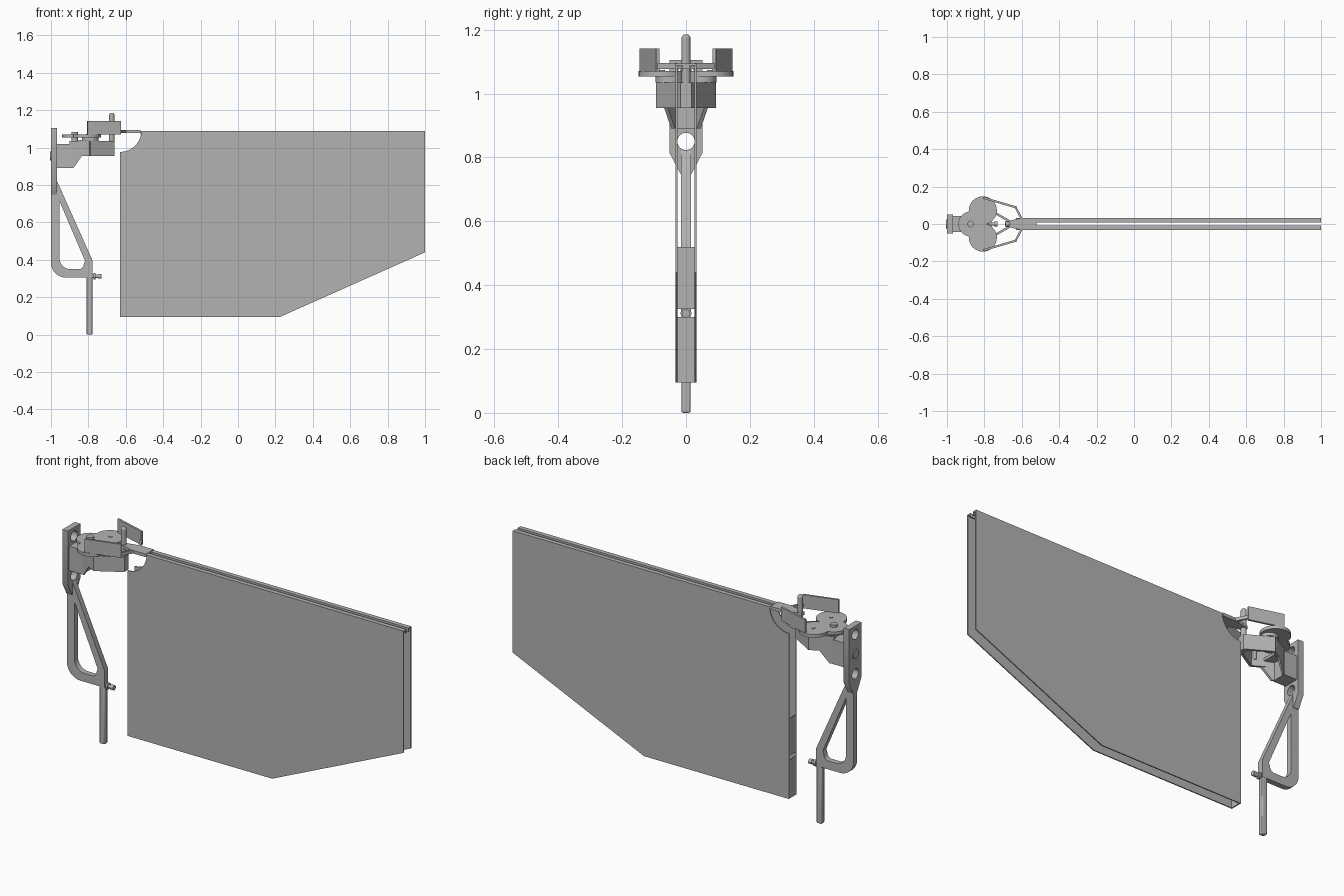
import bpy, bmesh, math
from mathutils import Vector

cube = bpy.data.objects.get("Cube")
if cube:
    bpy.data.objects.remove(cube, do_unlink=True)

GREY = (0.45, 0.45, 0.45, 1)
metal = bpy.data.materials.new("plain grey")
metal.use_nodes = True
metal.diffuse_color = GREY
metal.node_tree.nodes["Principled BSDF"].inputs["Base Color"].default_value = GREY
parts = []


def prism(name, pts, axis, lo, hi):
    """Extrude an outline: axis y takes (x, z), axis z takes (x, y), axis x takes (y, z)."""
    place = {"x": lambda a, b, d: (d, a, b), "y": lambda a, b, d: (a, d, b),
             "z": lambda a, b, d: (a, b, d)}[axis]
    bm = bmesh.new()
    face = bm.faces.new([bm.verts.new(place(a, b, lo)) for a, b in pts])
    out = bmesh.ops.extrude_face_region(bm, geom=[face])
    new = [v for v in out["geom"] if isinstance(v, bmesh.types.BMVert)]
    bmesh.ops.translate(bm, verts=new, vec=place(0, 0, hi - lo))
    bmesh.ops.recalc_face_normals(bm, faces=bm.faces)
    mesh = bpy.data.meshes.new(name)
    bm.to_mesh(mesh)
    bm.free()
    mesh.materials.append(metal)
    ob = bpy.data.objects.new(name, mesh)
    bpy.context.collection.objects.link(ob)
    parts.append(ob)
    return ob


def arc(cx, cy, r, a0=0, a1=360, n=32):
    steps = n if a1 - a0 == 360 else n + 1
    return [(cx + r * math.cos(math.radians(a0 + (a1 - a0) * i / n)),
             cy + r * math.sin(math.radians(a0 + (a1 - a0) * i / n))) for i in range(steps)]


def box(name, x0, x1, y0, y1, z0, z1):
    return prism(name, [(x0, y0), (x1, y0), (x1, y1), (x0, y1)], "z", z0, z1)


def bar(name, p, q, width, z0, z1):
    """Upright strip between two plan points."""
    p, q = Vector(p), Vector(q)
    d = (q - p).normalized() * width / 2
    n = Vector((-d.y, d.x))
    return prism(name, [p + n, p - n, q - n, q + n], "z", z0, z1)


def combine(ob, tool, operation="DIFFERENCE"):
    mod = ob.modifiers.new("cut", "BOOLEAN")
    mod.operation, mod.solver, mod.object = operation, "EXACT", tool
    bpy.context.view_layer.update()
    dg = bpy.context.evaluated_depsgraph_get()
    mesh = bpy.data.meshes.new_from_object(ob.evaluated_get(dg))
    ob.modifiers.clear()
    ob.data = mesh
    parts.remove(tool)
    bpy.data.objects.remove(tool, do_unlink=True)


# Gate: two thin sheets with folded top lips and a round corner notch
notch = arc(-0.63, 1.09, 0.113, -90, 0, 16)
sheet = [(-0.63, 0.095), (0.225, 0.095), (1, 0.44), (1, 1.09)] + notch[::-1]
for side, s in (("left", 1), ("right", -1)):
    def span(a, b):
        return sorted((a * s, b * s))
    prism(f"gate_sheet_{side}", sheet, "y", *span(0.027, 0.033))
    box(f"gate_top_flange_{side}", -0.52, 1, *span(0.009, 0.033), 1.084, 1.09)
    box(f"gate_top_lip_{side}", -0.52, 1, *span(0.009, 0.014), 1.07, 1.09)

# Gate end plates with a slot between them, and the pointed tongue
box("gate_end_lower", -0.63, -0.624, -0.028, 0.028, 0.095, 0.30)
box("gate_end_upper", -0.63, -0.624, -0.028, 0.028, 0.325, 0.52)
prism("gate_tongue", [(-0.69, -0.012), (-0.6, -0.033), (-0.52, -0.033),
                      (-0.52, 0.033), (-0.6, 0.033), (-0.69, 0.012)], "z", 1.077, 1.094)

# Hinge pin with a rounded top
pin = prism("hinge_pin", arc(-0.675, 0, 0.014), "z", 0.955, 1.185)
bev = pin.modifiers.new("round top", "BEVEL")
bev.width, bev.segments, bev.limit_method = 0.01, 3, "ANGLE"

# Backplate with two bolt holes and a mounting block
back = prism("backplate", [(-0.018, 0.75), (0.018, 0.75), (0.052, 0.815), (0.052, 1.105),
                           (-0.052, 1.105), (-0.052, 0.815)], "x", -1, -0.967)
for z in (0.85, 1.06):
    combine(back, prism("hole", arc(0, z, 0.027), "x", -1.1, -0.9))
prism("mounting_block", [(-0.97, 0.89), (-0.89, 0.89), (-0.89, 1.02), (-0.97, 1.02)],
      "y", -0.042, 0.042)
prism("block_bolt", arc(0, 0.955, 0.024), "x", -1.005, -0.99)

# Fork: tapered web plus a hollow pointed cradle
for side, s in (("left", 1), ("right", -1)):
    web = prism(f"fork_web_{side}", [(-0.9, 0.89), (-0.88, 0.89), (-0.835, 0.955),
                                     (-0.79, 0.955), (-0.79, 1.035), (-0.9, 1.035)],
                "y", -0.006, 0.006)
    for v in web.data.vertices:
        v.co.y += s * (0.03 + 0.5 * (v.co.x + 0.9))
    bar(f"fork_outer_{side}", (-0.85, s * 0.05), (-0.79, s * 0.086), 0.012, 0.955, 1.04)
    bar(f"fork_arm_{side}", (-0.792, s * 0.088), (-0.662, s * 0.012), 0.012, 0.955, 1.035)
prism("fork_floor", [(-0.89, -0.03), (-0.84, -0.05), (-0.84, 0.05), (-0.89, 0.03)],
      "z", 0.985, 1.0)
box("fork_tip", -0.685, -0.66, -0.018, 0.018, 0.955, 1.035)

# Three-lobed top plate with its bolts
plate = prism("lobed_plate", arc(-0.873, 0, 0.067), "z", 1.053, 1.07)
for s in (1, -1):
    combine(plate, prism("lobe", arc(-0.808, s * 0.073, 0.075), "z", 1.053, 1.07), "UNION")
    prism("lobe_pin", arc(-0.805, s * 0.075, 0.009, n=16), "z", 0.99, 1.073)
    prism("lobe_spacer", arc(-0.79, s * 0.05, 0.045), "z", 1.035, 1.053)
prism("plate_bolt", arc(-0.873, 0, 0.018), "z", 1.0, 1.083)

# Side wings and the links to the tongue
for side, s in (("left", 1), ("right", -1)):
    bar(f"wing_{side}", (-0.805, s * 0.14), (-0.628, s * 0.088), 0.011, 1.069, 1.141)
    bar(f"wing_link_{side}", (-0.632, s * 0.088), (-0.602, s * 0.03), 0.01, 1.077, 1.095)

# Looped handle with its leg
loop = prism("handle_loop", [(-1, 0.82), (-0.967, 0.82), (-0.777, 0.395), (-0.777, 0.305)]
             + arc(-0.92, 0.385, 0.08, 270, 180, 10), "y", -0.015, 0.015)
combine(loop, prism("opening", [(-0.955, 0.715), (-0.818, 0.395)]
                    + arc(-0.85, 0.375, 0.025, 0, -90, 6)
                    + arc(-0.895, 0.41, 0.06, 270, 180, 10), "y", -0.1, 0.1))
leg = prism("handle_leg", [(-0.809, -0.014), (-0.779, -0.014), (-0.779, 0.014),
                           (-0.809, 0.014)], "z", 0, 0.33)
bev = leg.modifiers.new("soft edges", "BEVEL")
bev.width, bev.segments = 0.005, 2

# Catch peg with a collar and a round end
prism("catch_peg", arc(0, 0.312, 0.009), "x", -0.79, -0.735)
prism("catch_collar", arc(0, 0.312, 0.017), "x", -0.772, -0.762)
prism("catch_end", arc(0, 0.312, 0.013), "x", -0.748, -0.73)

# Smooth round walls while keeping hard edges
bpy.ops.object.select_all(action="DESELECT")
for ob in parts:
    ob.select_set(True)
bpy.context.view_layer.objects.active = parts[0]
bpy.ops.object.shade_smooth_by_angle(angle=math.radians(30))
